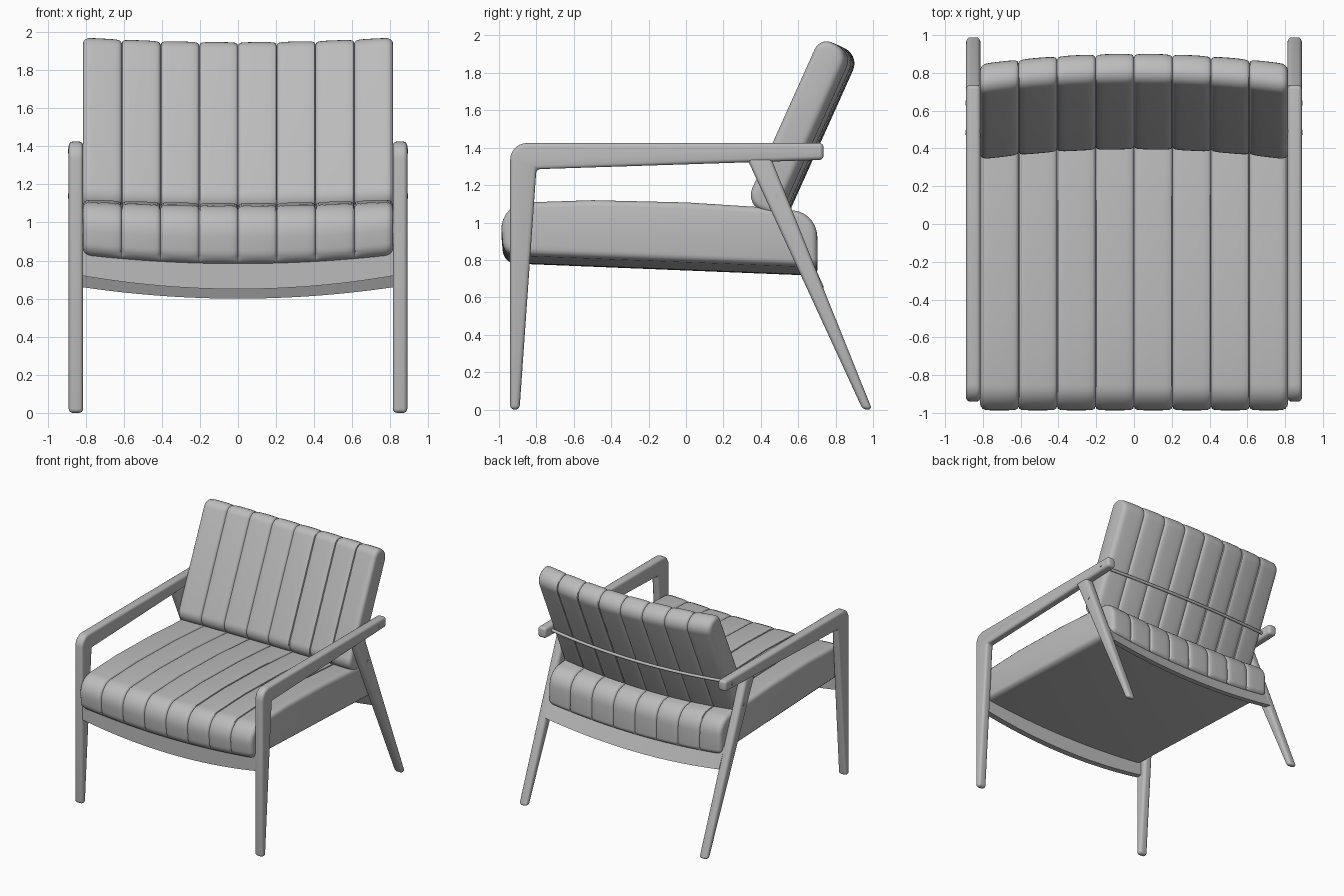
import bpy, bmesh, math
from mathutils import Vector

if "Cube" in bpy.data.objects:
    bpy.data.objects.remove(bpy.data.objects["Cube"])

grey = bpy.data.materials.new("soft_grey")
grey.diffuse_color = (0.5, 0.5, 0.5, 1)
grey.use_nodes = True
grey.node_tree.nodes["Principled BSDF"].inputs["Base Color"].default_value = grey.diffuse_color
HALF = 0.815          # half width of the upholstery


def finish(name, bm, angle=40, bevel=0):
    bmesh.ops.recalc_face_normals(bm, faces=bm.faces)
    me = bpy.data.meshes.new(name)
    bm.to_mesh(me)
    bm.free()
    me.materials.append(grey)
    ob = bpy.data.objects.new(name, me)
    bpy.context.collection.objects.link(ob)
    bpy.context.view_layer.objects.active = ob
    ob.select_set(True)
    if bevel:
        m = ob.modifiers.new("soft_edges", 'BEVEL')
        m.width, m.segments, m.limit_method = bevel, 4, 'ANGLE'
        m.angle_limit = math.radians(40)
        m.use_clamp_overlap = False
        bpy.ops.object.modifier_apply(modifier=m.name)
    bpy.ops.object.shade_smooth_by_angle(angle=math.radians(angle))
    ob.select_set(False)
    return ob


def rounded(corners, steps=7):
    """Side outline from (y, z, radius) corners."""
    out = []
    for i, (y, z, r) in enumerate(corners):
        p = Vector((y, z))
        if r == 0:
            out.append(p)
            continue
        a = (Vector(corners[i - 1][:2]) - p).normalized()
        b = (Vector(corners[(i + 1) % len(corners)][:2]) - p).normalized()
        half = a.angle(b) / 2
        centre = p + (a + b).normalized() * (r / math.sin(half))
        s, e = p + a * (r / math.tan(half)) - centre, p + b * (r / math.tan(half)) - centre
        total = s.angle(e)
        for k in range(steps + 1):
            t = k / steps
            out.append(centre + (s * math.sin((1 - t) * total) + e * math.sin(t * total)) / math.sin(total))
    return out


def loft(bm, rings):
    """Skin closed rings and cap both ends."""
    vs = [[bm.verts.new(p) for p in ring] for ring in rings]
    n = len(vs[0])
    for a, b in zip(vs, vs[1:]):
        for i in range(n):
            bm.faces.new((a[i], a[(i + 1) % n], b[(i + 1) % n], b[i]))
    bm.faces.new(vs[0])
    bm.faces.new(vs[-1])


def cushion(name, outline, bend, flat_bottom):
    """Eight stitched channels across x; outline runs clockwise seen from +x."""
    n = len(outline)
    normals = []
    for i in range(n):
        a = (outline[i] - outline[i - 1]).normalized()
        b = (outline[(i + 1) % n] - outline[i]).normalized()
        d = (a + b).normalized()
        normals.append(Vector((-d.y, d.x)))
    stations = [(-HALF, 0.035), (-HALF + 0.004, 0.020), (-HALF + 0.014, 0.008), (-HALF + 0.03, 0.002)]
    w = 2 * HALF / 8
    for c in range(8):
        for t in (0, 0.025, 0.08, 0.2, 0.35, 0.5, 0.65, 0.8, 0.92, 0.975):
            if c == 0 and t < 0.2:
                continue
            if c == 7 and t > 0.8:
                continue
            u = abs(2 * t - 1)
            stations.append((-HALF + (c + t) * w, 0.006 * u ** 4 + 0.014 * u ** 30))
    stations += [(-x, o) for x, o in reversed(stations[:4])]
    rings = []
    for x, inset in stations:
        ring = []
        for p, nv in zip(outline, normals):
            edge = abs(x) > HALF - 0.04
            k = 0 if flat_bottom and nv.y < -0.7 and not edge else 1
            q = p - nv * inset * k
            y, z = bend(x, q.x, q.y)
            ring.append((x, y, z))
        rings.append(ring)
    bm = bmesh.new()
    loft(bm, rings)
    finish(name, bm, 45)


def arch(x):
    return 1 - (x / HALF) ** 2


# Seat cushion, sagging more at its underside
seat = rounded([(-0.975, 0.83, 0.07), (-1.0, 1.105, 0.14), (-0.5, 1.122, 0),
                (0.0, 1.11, 0), (0.4, 1.085, 0), (0.70, 1.055, 0.14), (0.705, 0.765, 0.04)])


def sag(x, y, z):
    low = min(max((1.1 - z) / 0.3, 0), 1)
    return y, z - arch(x) * (0.02 + 0.03 * low)


cushion("seat_cushion", seat, sag, True)

# Backrest cushion, leaning and bowed backwards
UP, OUT = Vector((0.41, 0.912)), Vector((0.912, -0.41))
base = Vector((0.33, 1.145))
corners = [(-0.045, 0, 0.09), (0.935, 0, 0.07), (0.925, 0.18, 0.09), (-0.045, 0.18, 0.05)]
back = rounded([(*(base + UP * s + OUT * t), r) for s, t, r in corners])


def bow(x, y, z):
    q = Vector((y, z)) + OUT * 0.06 * arch(x)
    return q.x, q.y


cushion("backrest_cushion", back, bow, False)


# Curved rails under the seat
def rail(name, low, lift, sag_depth, thick):
    bm = bmesh.new()
    rings = []
    for i in range(33):
        x = -0.825 + 1.65 * i / 32
        drop = sag_depth * arch(x)
        y, z = low
        rings.append([(x, y, z - drop), (x, y + thick, z - drop),
                      (x, y + thick + lift[0], z + lift[1] - drop), (x, y + lift[0], z + lift[1] - drop)])
    loft(bm, rings)
    finish(name, bm)


rail("front_rail", (-0.93, 0.72), (0, 0.17), 0.07, 0.05)
rail("rear_rail", (0.69, 0.66), (-0.075, 0.16), 0.06, 0.045)


# Wooden side frames
def board(name, outline, side, x0=0.813, x1=0.889):
    bm = bmesh.new()
    loft(bm, [[(side * x, p.x, p.y) for p in outline] for x in (x0, x1)])
    finish(name, bm, 40, 0.022)


def rod(name, points, radius):
    bm = bmesh.new()
    rings = []
    for x, y, z in points:
        rings.append([(x, y + radius * math.cos(a), z + radius * math.sin(a))
                      for a in (k * math.tau / 12 for k in range(12))])
    loft(bm, rings)
    finish(name, bm)


arm = rounded([(-0.94, 0, 0), (-0.94, 1.425, 0.09), (0.735, 1.425, 0),
               (0.735, 1.335, 0), (-0.80, 1.285, 0), (-0.89, 0, 0)])
leg = rounded([(0.945, 0, 0), (0.325, 1.345, 0), (0.455, 1.345, 0), (0.995, 0, 0)])
for side, label in ((-1, "left"), (1, "right")):
    board(label + "_arm_and_front_leg", arm, side)
    board(label + "_rear_leg", leg, side)
    rod(label + "_arm_bolt", [(side * 0.80, 0.64, 1.375), (side * 0.893, 0.64, 1.375)], 0.013)
    rod(label + "_leg_bolt", [(side * 0.78, 0.484, 1.14), (side * 0.893, 0.484, 1.14)], 0.013)

# Thin bar wrapping behind the backrest
rod("back_bar", [(x, 0.64 + 0.055 * arch(x), 1.375 - 0.02 * arch(x))
                 for x in (-0.82 + 1.64 * i / 24 for i in range(25))], 0.012)
